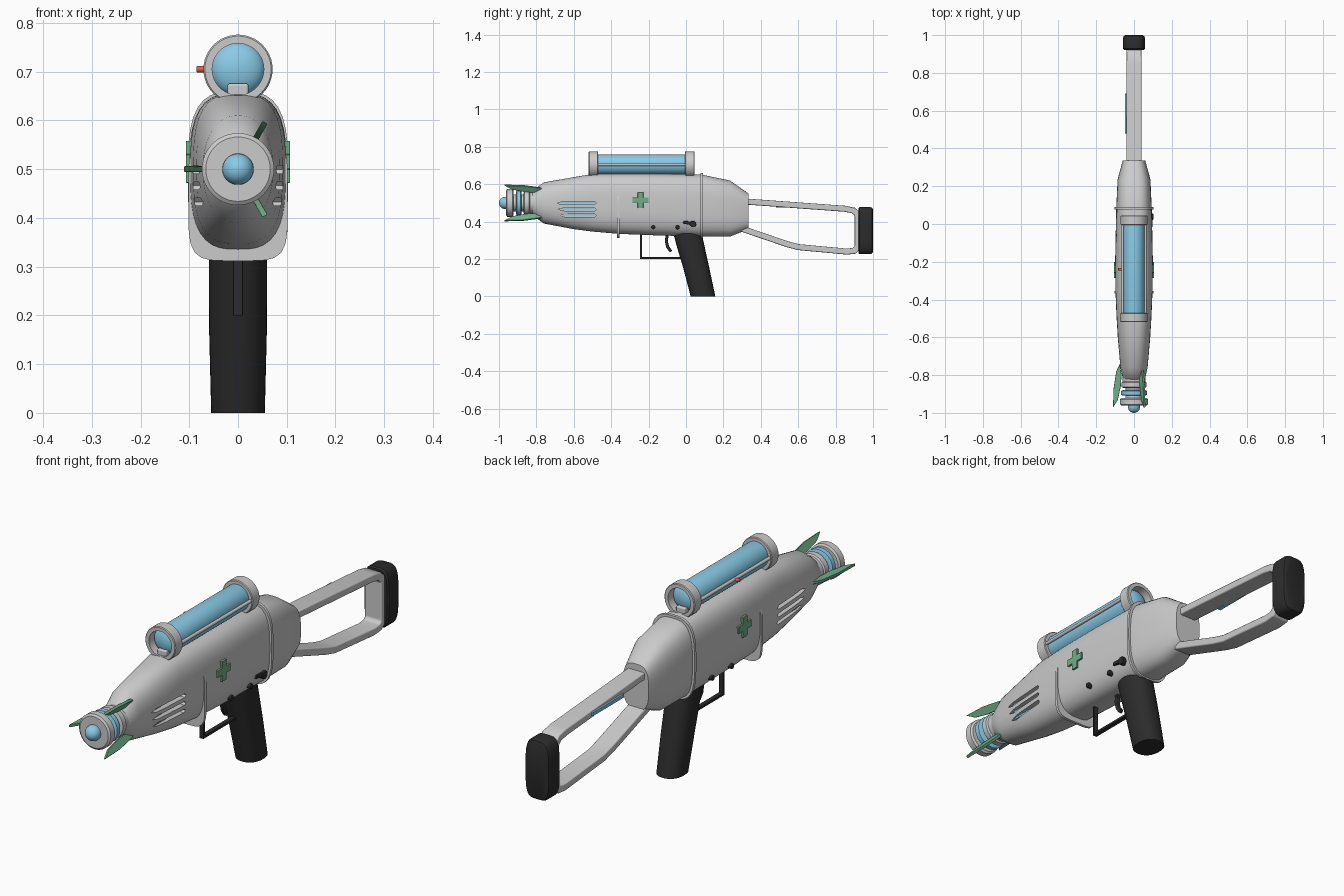
import bpy, bmesh, math
from mathutils import Vector

if "Cube" in bpy.data.objects:
    bpy.data.objects.remove(bpy.data.objects["Cube"])


def material(name, rgb):
    m = bpy.data.materials.new(name)
    m.diffuse_color = (*rgb, 1)
    m.use_nodes = True
    m.node_tree.nodes["Principled BSDF"].inputs["Base Color"].default_value = m.diffuse_color
    return m


BLUE = material("blue_glass", (0.25, 0.60, 0.80))
GREEN = material("green_paint", (0.16, 0.42, 0.25))
BLACK = material("black_rubber", (0.025, 0.025, 0.025))
RED = material("red_light", (0.75, 0.12, 0.07))


def smooth(ob, angle=32):
    bpy.ops.object.select_all(action='DESELECT')
    ob.select_set(True)
    bpy.context.view_layer.objects.active = ob
    bpy.ops.object.shade_smooth_by_angle(angle=math.radians(angle))


def make(name, bm, mat=None, bevel=0):
    bmesh.ops.remove_doubles(bm, verts=bm.verts, dist=1e-5)
    bmesh.ops.recalc_face_normals(bm, faces=bm.faces)
    me = bpy.data.meshes.new(name)
    bm.to_mesh(me)
    bm.free()
    ob = bpy.data.objects.new(name, me)
    bpy.context.collection.objects.link(ob)
    if mat:
        me.materials.append(mat)
    smooth(ob)
    if bevel:
        b = ob.modifiers.new("bevel", 'BEVEL')
        b.width, b.segments, b.limit_method = bevel, 3, 'ANGLE'
        b.harden_normals = True
    return ob


def loft(name, rings, mat=None, closed=False):
    bm = bmesh.new()
    vs = [[bm.verts.new(p) for p in r] for r in rings]
    n = len(vs[0])
    for a, b in zip(vs, vs[1:] + ([vs[0]] if closed else [])):
        for i in range(n):
            bm.faces.new((a[i], a[(i + 1) % n], b[(i + 1) % n], b[i]))
    if not closed:
        bm.faces.new(vs[0])
        bm.faces.new(vs[-1])
    return make(name, bm, mat)


def superellipse(hu, hv, n=2, count=48):
    out = []
    for i in range(count):
        a = 2 * math.pi * i / count
        c, s = math.cos(a), math.sin(a)
        k = (abs(c) ** n + abs(s) ** n) ** (-1 / n)
        out.append((hu * c * k, hv * s * k))
    return out


def section(y, hx, z0, z1, n):
    return [Vector((u, y, (z0 + z1) / 2 + v)) for u, v in superellipse(hx, (z1 - z0) / 2, n)]


def lathe(name, profile, z, mat=None, closed=False):
    """Turn (y, radius) points about a lengthwise axis at height z."""
    return loft(name, [section(y, max(r, 1e-3), z - max(r, 1e-3), z + max(r, 1e-3), 2)
                       for y, r in profile], mat, closed)


def prism(name, pts, x0, x1, mat=None, bevel=0):
    """Side outline in (y, z) pushed from x0 to x1."""
    bm = bmesh.new()
    a = [bm.verts.new((x0, *p)) for p in pts]
    b = [bm.verts.new((x1, *p)) for p in pts]
    n = len(pts)
    bm.faces.new(a)
    bm.faces.new(b)
    for i in range(n):
        bm.faces.new((a[i], a[(i + 1) % n], b[(i + 1) % n], b[i]))
    return make(name, bm, mat, bevel)


def strip(name, path, half_width, thick, mat=None, bevel=0):
    """Flat bar following a (y, z) path with mitred bends."""
    P = [Vector(p) for p in path]
    left, right = [], []
    for i, p in enumerate(P):
        d0 = (p - P[i - 1]).normalized() if i else (P[1] - p).normalized()
        d1 = (P[i + 1] - p).normalized() if i < len(P) - 1 else d0
        t = (d0 + d1).normalized()
        nrm = Vector((-t.y, t.x)) * thick / 2 / max(0.4, t.dot(d0))
        left.append(p + nrm)
        right.append(p - nrm)
    return prism(name, left + right[::-1], -half_width, half_width, mat, bevel)


def box(y0, y1, z0, z1):
    return [(y0, z0), (y1, z0), (y1, z1), (y0, z1)]


def disc(y, z, r, n=16):
    return [(y + r * math.cos(2 * math.pi * i / n), z + r * math.sin(2 * math.pi * i / n)) for i in range(n)]


# Main body with vent slots cut in both sides
body = loft("body", [section(*s) for s in (
    (-.83, .05, .45, .55, 2), (-.815, .06, .43, .57, 2), (-.76, .072, .39, .61, 2.2),
    (-.6, .086, .36, .638, 2.6), (-.5, .092, .347, .655, 2.9), (-.36, .098, .335, .656, 3),
    (-.2, .1, .328, .656, 3), (.08, .094, .32, .652, 3), (.235, .087, .32, .62, 3),
    (.335, .06, .36, .55, 3))])
for side in (-1, 1):
    for k, z in enumerate((.499, .466, .433)):
        y0 = -.69 + .008 * k
        slot = [(y0, z), (y0 + .03, z + .008), (-.488, z + .008), (-.48, z),
                (-.488, z - .008), (y0 + .03, z - .008)]
        cutter = prism("slot_cutter", slot, side * .064, side * .15)
        mod = body.modifiers.new("slot", 'BOOLEAN')
        mod.operation, mod.solver, mod.object = 'DIFFERENCE', 'EXACT', cutter
        bpy.context.view_layer.objects.active = body
        bpy.ops.object.modifier_apply(modifier=mod.name)
        bpy.data.objects.remove(cutter)
        prism("slot_glow", box(y0 + .02, -.49, z, z + .0075), side * .06, side * .07, BLUE)
smooth(body)

# Bands round the body
loft("rear_band", [section(y, .103, .314, .66, 3.2) for y in (.078, .09)])
loft("front_band", [section(y, .102, .312, .572, 5) for y in (-.368, -.356)])

# Nozzle at the front
lathe("nozzle_neck", [(-.95, .045), (-.8, .045)], .5)
lathe("nozzle_collar", [(-.868, .055), (-.863, .066), (-.84, .066), (-.835, .06), (-.80, .06)], .5)
lathe("nozzle_glow_ring", [(-.908, .06), (-.904, .068), (-.884, .068), (-.88, .06)], .5, BLUE)
lathe("nozzle_disc", [(-.962, .066), (-.956, .074), (-.928, .074), (-.922, .066)], .5)
lathe("nozzle_tip", [(-.968 - .032 * math.sin(a), .032 * math.cos(a))
                     for a in [math.pi / 2 * i / 8 for i in range(9)]][::-1] + [(-.95, .032)], .5, BLUE)
for i, ang in enumerate((30, 150, 270)):
    fin = prism("nozzle_fin", [(-.74, .075), (-.78, .094), (-.87, .108), (-.972, .111),
                               (-.93, .085), (-.86, .07), (-.8, .066)], -.006, .006, GREEN, .002)
    fin.location.z = .5
    fin.rotation_euler.y = math.radians(ang)

# Tank on top
dome = [(.03 * math.sin(a), .055 * math.cos(a)) for a in [math.pi / 2 * i / 8 for i in range(9)]]
lathe("tank_glass", [(-.475 - y, r) for y, r in reversed(dome)] + [(y, r) for y, r in dome], .705, BLUE)
for y0 in (-.52, -.005):
    lathe("tank_cap", [(y0, .053), (y0, .068), (y0 + .003, .071), (y0 + .047, .071),
                       (y0 + .05, .068), (y0 + .05, .053)], .705, None, True)
prism("tank_rail", box(-.512, .038, .64, .676), -.022, .022, None, .006)
for side in (-1, 1):
    lathe("tank_rod", [(-.48, .007), (.01, .007)], .705).location.x = side * .06
prism("tank_light", disc(-.24, .705, .007), -.085, -.055, RED, .003)

# Crosses, pins and lever
h, w = .043, .015
cross = [(w, h), (w, w), (h, w), (h, -w), (w, -w), (w, -h),
         (-w, -h), (-w, -w), (-h, -w), (-h, w), (-w, w), (-w, h)]
for side in (-1, 1):
    prism("side_cross", [(y - .243, z + .515) for y, z in cross], side * .09, side * .107, GREEN, .002)
    for y in (-.175, -.045):
        prism("side_pin", disc(y, .37, .011), side * .07, side * .097, BLACK, .003)
prism("lever_hub", disc(.038, .387, .017), .07, .102, BLACK, .003)
prism("lever_arm", [(-.018, .39), (-.012, .404), (.04, .4), (.04, .38)], .08, .098, BLACK, .003)

# Grip, trigger and guard
loft("grip", [[Vector((u, yc + v, z)) for u, v in superellipse(hx, hy, 2.3)]
              for z, yc, hx, hy in ((0, .091, .055, .066), (.16, .053, .059, .07),
                                    (.26, .027, .06, .074), (.35, .005, .06, .076))], BLACK)
strip("trigger_guard", [(-.24, .345), (-.24, .205), (0, .205)], .01, .011, BLACK, .002)
strip("trigger", [(-.1, .34), (-.105, .295), (-.098, .265), (-.08, .24)], .008, .016, BLACK, .003)

# Shoulder stock: bent flat bar, glowing inset and butt pad
strip("stock_frame", [(.3, .509), (.85, .469), (.895, .46), (.918, .44), (.918, .262),
                      (.9, .244), (.86, .24), (.6, .264), (.54, .28), (.3, .362)], .04, .032, None, .008)
prism("stock_light", box(.48, .69, .476, .492), -.048, -.03, BLUE, .002)
loft("butt_pad", [section(y, .058 - d, .226 + d, .478 - d, 4) for y, d in (
    (.922, .006), (.928, 0), (.985, 0), (.995, .004), (1.0, .012))], BLACK)
